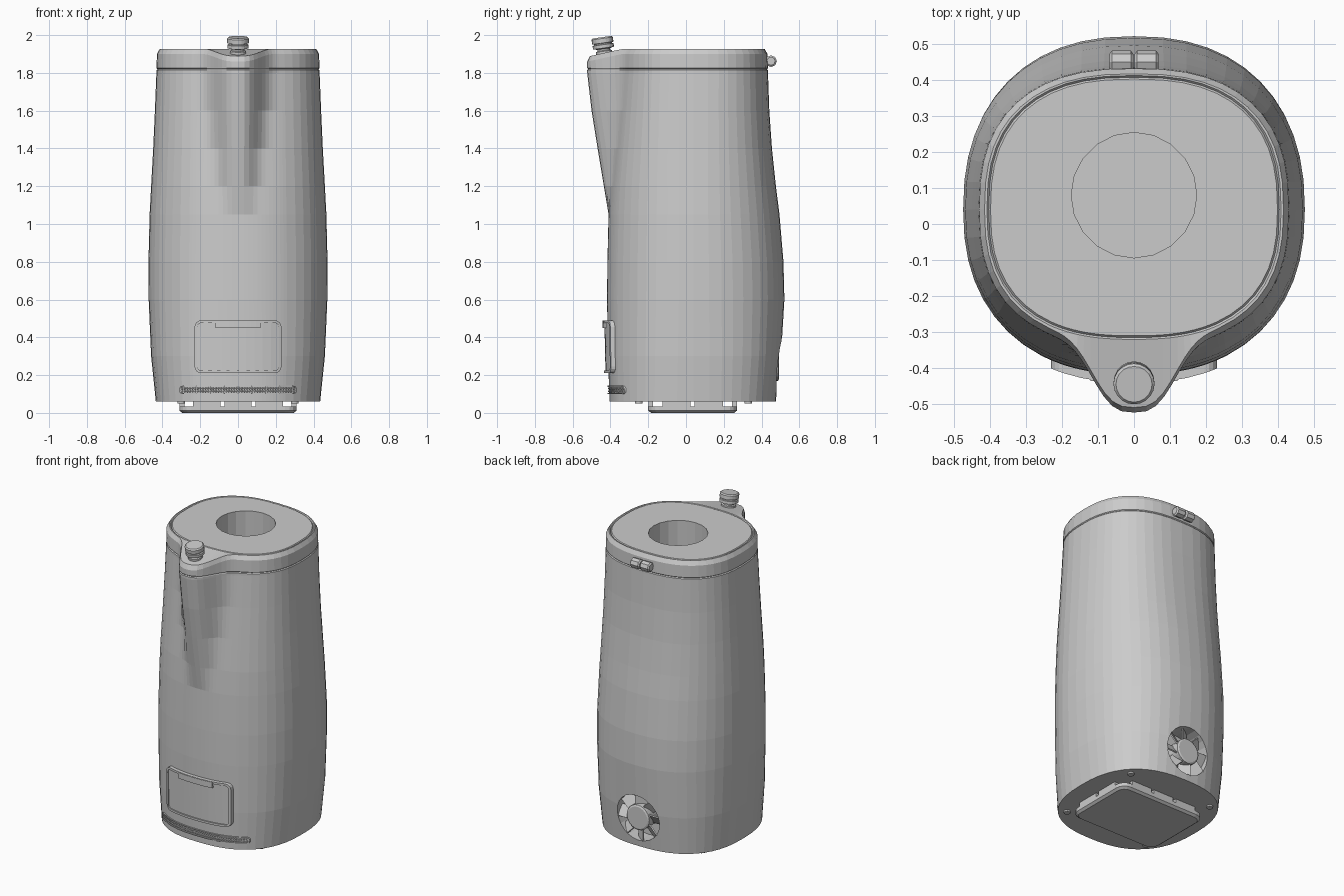
import bpy, bmesh, math
from mathutils import Matrix, Vector

if "Cube" in bpy.data.objects:
    bpy.data.objects.remove(bpy.data.objects["Cube"])

CY = 0.04
# z, half width, front y, back y, spout reach, spout width, squareness
ROWS = [
    (0.06, 0.435, -0.405, 0.475, 0.0, 0.05, 2.5),
    (0.30, 0.460, -0.413, 0.503, 0.0, 0.05, 2.4),
    (0.60, 0.473, -0.418, 0.521, 0.0, 0.05, 2.3),
    (0.80, 0.474, -0.416, 0.516, 0.0, 0.05, 2.3),
    (1.05, 0.468, -0.410, 0.495, 0.0, 0.05, 2.3),
    (1.20, 0.460, -0.400, 0.476, 0.035, 0.075, 2.35),
    (1.40, 0.449, -0.380, 0.455, 0.088, 0.095, 2.4),
    (1.60, 0.440, -0.360, 0.441, 0.140, 0.115, 2.45),
    (1.80, 0.432, -0.343, 0.434, 0.180, 0.130, 2.5),
    (1.95, 0.428, -0.340, 0.430, 0.183, 0.132, 2.5),
]


def section(z):
    z = min(max(z, ROWS[0][0]), ROWS[-1][0])
    for lo, hi in zip(ROWS, ROWS[1:]):
        if z <= hi[0]:
            f = (z - lo[0]) / (hi[0] - lo[0])
            return [p + (q - p) * f for p, q in zip(lo, hi)][1:]


def front_y(x, z):
    a, front, _, _, _, n = section(z)
    return CY - (CY - front) * (1 - min(abs(x) / a, 0.999) ** n) ** (1 / n)


# finer steps around the spout at the front
ANGLES = [math.radians(d) for d in
          [2.5 * i for i in range(-12, 12)] + [30 + 7.5 * i for i in range(40)]]


def outline(a, front, back, reach, w, n):
    pts = []
    for t in ANGLES:
        s, c = math.sin(t), math.cos(t)
        x = math.copysign(abs(s) ** (2 / n), s) * a
        y = CY - math.copysign(abs(c) ** (2 / n), c) * (CY - front if c > 0 else back - CY)
        if c > 0:
            y -= reach * math.exp(-(abs(x) / w) ** 3)
        pts.append((x, y))
    return pts


def make_object(name, bm):
    bmesh.ops.recalc_face_normals(bm, faces=bm.faces)
    me = bpy.data.meshes.new(name)
    bm.to_mesh(me)
    bm.free()
    ob = bpy.data.objects.new(name, me)
    bpy.context.collection.objects.link(ob)
    return ob


def loft(name, loops, caps=True, wrap=False):
    bm = bmesh.new()
    rings = [[bm.verts.new(p) for p in lp] for lp in loops]
    pairs = list(zip(rings, rings[1:])) + ([(rings[-1], rings[0])] if wrap else [])
    for r, s in pairs:
        for i in range(len(r)):
            j = (i + 1) % len(r)
            bm.faces.new((r[i], r[j], s[j], s[i]))
    if caps:
        bm.faces.new(rings[0])
        bm.faces.new(rings[-1])
    return make_object(name, bm)


def lathe(name, profile, matrix, sides=20):
    turn = [2 * math.pi * i / sides for i in range(sides)]
    return loft(name, [[matrix @ Vector((r * math.cos(t), r * math.sin(t), h)) for t in turn]
                       for r, h in profile])


def box(name, center, size, rot=Matrix()):
    bm = bmesh.new()
    bmesh.ops.create_cube(bm, size=1, matrix=Matrix.Translation(center) @ rot
                          @ Matrix.Diagonal((*size, 1)))
    return make_object(name, bm)


def rounded_rect(cx, cy, hw, hh, r, steps=8):
    pts = []
    for qx, qy, start in ((1, 1, 0), (-1, 1, 90), (-1, -1, 180), (1, -1, 270)):
        for k in range(5):
            t = math.radians(start + 22.5 * k)
            pts.append((cx + qx * (hw - r) + r * math.cos(t), cy + qy * (hh - r) + r * math.sin(t)))
        if start in (0, 180):
            for k in range(1, steps):
                pts.append((cx + qx * (hw - r) * (1 - 2 * k / steps), cy + qy * hh))
    return pts


def on_front(pts, off):
    return [(x, front_y(x, z) - off, z) for x, z in pts]


def wrapped_frame(name, cz, hw, hh, r, width, off):
    outer = rounded_rect(0, cz, hw, hh, r)
    inner = rounded_rect(0, cz, hw - width, hh - width, max(r - width, 0.003))
    return loft(name, [on_front(outer, -0.01), on_front(outer, off), on_front(inner, off),
                       on_front(inner, -0.01)], caps=False, wrap=True)


def wrapped_slab(name, hw, z0, z1, off, steps=10):
    xs = [-hw + 2 * hw * i / steps for i in range(steps + 1)]
    return loft(name, [[(x, front_y(x, z0) + 0.01, z0), (x, front_y(x, z0) - off, z0),
                        (x, front_y(x, z1) - off, z1), (x, front_y(x, z1) + 0.01, z1)] for x in xs])


def cut(target, cutter):
    cutter.hide_render = True
    cutter.hide_set(True)
    m = target.modifiers.new("cut", "BOOLEAN")
    m.object, m.operation, m.solver = cutter, "DIFFERENCE", "EXACT"


# body shell with spout, lid seam and chamfered rim
loops = []
for z, inset in [(r[0], 0) for r in ROWS[:-1]] + [(1.815, 0), (1.82, 0.005), (1.825, 0),
                                                  (1.90, 0), (1.926, 0.014)]:
    a, f, b, reach, w, n = section(z)
    ring = outline(a - inset, f + inset, b - inset, reach, w, n)
    loops.append([(x, y, z - (0.22 * max(0, -0.34 - y) if z > 1.85 else 0)) for x, y in ring])
for inset, z in ((0, 1.926), (0.005, 1.920), (0.01, 1.926)):
    loops.append([(x, y, z) for x, y in outline(0.408 - inset, -0.32 + inset, 0.412 - inset, 0, 1, 2.5)])
body = loft("body", loops)

# filling well in the top and round vent pocket in the back
cut(body, lathe("well_cutter", [(0.174, 0.4), (0.174, 2.1)], Matrix.Translation((0, 0.08, 0)), 20))
FAN = Matrix.Translation((0, 0, 0.25)) @ Matrix.Rotation(-math.pi / 2, 4, "X")
cut(body, lathe("vent_cutter", [(0.15, 0.38), (0.15, 0.65)], FAN, 24))

# fan hub and slanted blades
lathe("fan_hub", [(0.08, 0.37), (0.08, 0.488), (0.07, 0.493)], FAN, 24)
for i in range(8):
    spin = FAN @ Matrix.Rotation(i * math.pi / 4, 4, "Z") @ Matrix.Translation((0.112, 0, 0.455))
    box("fan_blade", (0, 0, 0), (0.078, 0.075, 0.008),
        spin @ Matrix.Rotation(math.radians(35), 4, "X"))

# spout knob leaning forward
lathe("spout_knob", [(0.043, -0.01), (0.043, 0.03), (0.034, 0.034), (0.034, 0.042), (0.056, 0.047),
                     (0.056, 0.065), (0.048, 0.067), (0.048, 0.072), (0.057, 0.074),
                     (0.057, 0.098), (0.05, 0.105)],
      Matrix.Translation((0, -0.43, 1.885)) @ Matrix.Rotation(math.radians(8), 4, "X"))

# lid hinge knuckles
for side in (-1, 1):
    lathe("hinge_knuckle", [(0.022, -0.033), (0.031, -0.026), (0.031, 0.026), (0.022, 0.033)],
          Matrix.Translation((side * 0.035, 0.45, 1.862)) @ Matrix.Rotation(math.pi / 2, 4, "Y"), 8)

# front hatch with frame and pull tab
wrapped_frame("hatch_frame", 0.35, 0.23, 0.14, 0.035, 0.014, 0.024)
wrapped_slab("hatch_panel", 0.218, 0.222, 0.478, 0.016)
wrapped_slab("hatch_tab", 0.12, 0.45, 0.488, 0.027)

# perforated strip below the hatch
wrapped_frame("grille_frame", 0.122, 0.312, 0.022, 0.02, 0.006, 0.008)
bm = bmesh.new()
for row in (-1, 1):
    for i in range(44):
        x = -0.295 + 0.59 * i / 43
        z = 0.122 + row * 0.0075
        bmesh.ops.create_icosphere(bm, subdivisions=1, radius=0.0065,
                                   matrix=Matrix.Translation((x, front_y(x, z), z)))
make_object("grille_beads", bm)

# base plate held under the body by short wall blocks
base = rounded_rect(0, 0.035, 0.31, 0.235, 0.06)
under = rounded_rect(0, 0.035, 0.295, 0.22, 0.05)
loft("base_plate", [[(x, y, 0) for x, y in under], [(x, y, 0.012) for x, y in base],
                    [(x, y, 0.035) for x, y in base]])
for side in (-1, 1):
    for i in range(3):
        box("base_block_long", ((i - 1) * 0.165, 0.035 + side * 0.222, 0.045), (0.145, 0.025, 0.05))
    for i in range(2):
        box("base_block_short", (side * 0.297, 0.035 + (i - 0.5) * 0.17, 0.045), (0.025, 0.15, 0.05))

# screws in the underside
for x in (-0.3, 0.3):
    for y in (-0.25, 0.33):
        lathe("base_screw", [(0.02, 0.05), (0.02, 0.07)], Matrix.Translation((x, y, 0)), 12)
